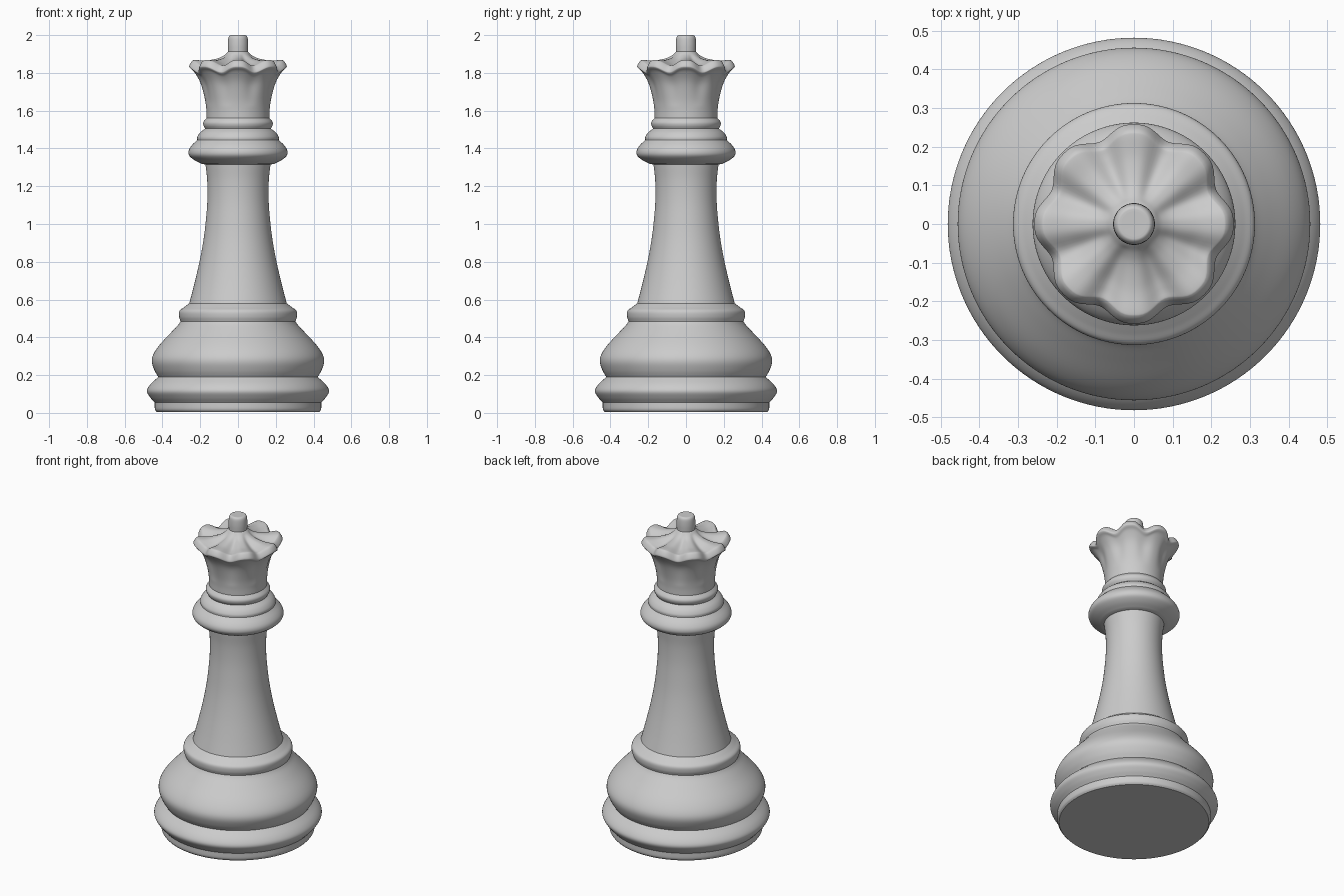
import bpy, bmesh, math
from mathutils import Vector

if "Cube" in bpy.data.objects:
    bpy.data.objects.remove(bpy.data.objects["Cube"])

SEG = 128


def smooth_path(pts, steps=5):
    """Catmull-Rom curve through the profile points."""
    p = [Vector(v) for v in pts]
    p = [2 * p[0] - p[1]] + p + [2 * p[-1] - p[-2]]
    out = []
    for i in range(1, len(p) - 2):
        a, b, c, d = p[i - 1:i + 3]
        for s in range(steps):
            t = s / steps
            out.append(0.5 * (2 * b + (c - a) * t + (2 * a - 5 * b + 4 * c - d) * t * t
                              + (3 * b - a - 3 * c + d) * t ** 3))
    return out + [p[-2]]


def lathe(name, sections, shape=None):
    """Revolve (radius, z) sections; corners between sections stay sharp."""
    path = []
    for sec in sections:
        pts = smooth_path(sec) if len(sec) > 2 else [Vector(v) for v in sec]
        path += pts[1:] if path else pts
    bm = bmesh.new()
    rings = []
    for p in path:
        if p[0] < 1e-4:
            rings.append([bm.verts.new((0, 0, p[1]))])
            continue
        ring = []
        for i in range(SEG):
            a = 2 * math.pi * i / SEG
            r, z = shape(a, p) if shape else (p[0], p[1])
            ring.append(bm.verts.new((r * math.cos(a), r * math.sin(a), z)))
        rings.append(ring)
    for lo, hi in zip(rings, rings[1:]):
        for i in range(SEG):
            j = (i + 1) % SEG
            if len(lo) == 1:
                bm.faces.new((lo[0], hi[j], hi[i]))
            elif len(hi) == 1:
                bm.faces.new((lo[i], lo[j], hi[0]))
            else:
                bm.faces.new((lo[i], lo[j], hi[j], hi[i]))
    mesh = bpy.data.meshes.new(name)
    bm.to_mesh(mesh)
    bm.free()
    ob = bpy.data.objects.new(name, mesh)
    bpy.context.collection.objects.link(ob)
    bpy.context.view_layer.objects.active = ob
    ob.select_set(True)
    bpy.ops.object.shade_smooth_by_angle(angle=math.radians(40))
    ob.select_set(False)
    return ob


# Foot, bell and lower collar
lathe("base", [
    [(0, 0.005), (0.43, 0.005)],
    [(0.43, 0.005), (0.44, 0.02), (0.441, 0.055)],
    [(0.441, 0.055), (0.465, 0.082), (0.482, 0.115), (0.465, 0.15), (0.422, 0.19)],
    [(0.422, 0.19), (0.442, 0.225), (0.456, 0.27), (0.448, 0.31), (0.415, 0.36),
     (0.355, 0.425), (0.318, 0.465), (0.304, 0.485)],
    [(0.304, 0.485), (0.312, 0.51), (0.31, 0.54), (0.285, 0.56), (0.258, 0.58)],
])

# Tapered stem
lathe("stem", [[(0.258, 0.58), (0.232, 0.68), (0.204, 0.8), (0.182, 0.92), (0.169, 1.03),
                (0.162, 1.13), (0.163, 1.23), (0.172, 1.315)]])

# Neck collar with two small rings
lathe("neck_collar", [
    [(0.172, 1.315), (0.19, 1.318)],
    [(0.19, 1.318), (0.23, 1.338), (0.258, 1.362), (0.261, 1.388), (0.246, 1.415), (0.216, 1.445)],
    [(0.216, 1.445), (0.215, 1.462), (0.2, 1.485), (0.174, 1.505)],
    [(0.174, 1.505), (0.183, 1.522), (0.183, 1.54), (0.166, 1.562)],
])


# Eight-lobed crown: notches pull inward and dip towards the rim
def scallop(a, p):
    w = max(0, min(1, (p[1] - 1.62) / 0.2))
    w *= min(1, max(0, (p[0] - 0.06) / 0.16))
    s = abs(math.sin(4 * a)) ** 3 * w
    return p[0] - 0.028 * s, p[1] - 0.03 * s


lathe("crown", [
    [(0.166, 1.562), (0.168, 1.61), (0.177, 1.67), (0.2, 1.75), (0.232, 1.805),
     (0.254, 1.826), (0.258, 1.836), (0.251, 1.852), (0.24, 1.865), (0.226, 1.868),
     (0.17, 1.866), (0.11, 1.876), (0.075, 1.892), (0.053, 1.912)],
], scallop)

# Top finial
lathe("finial", [
    [(0.053, 1.912), (0.054, 1.95), (0.051, 1.985), (0.043, 1.998), (0.032, 2.0)],
    [(0.032, 2.0), (0, 1.996)],
])
